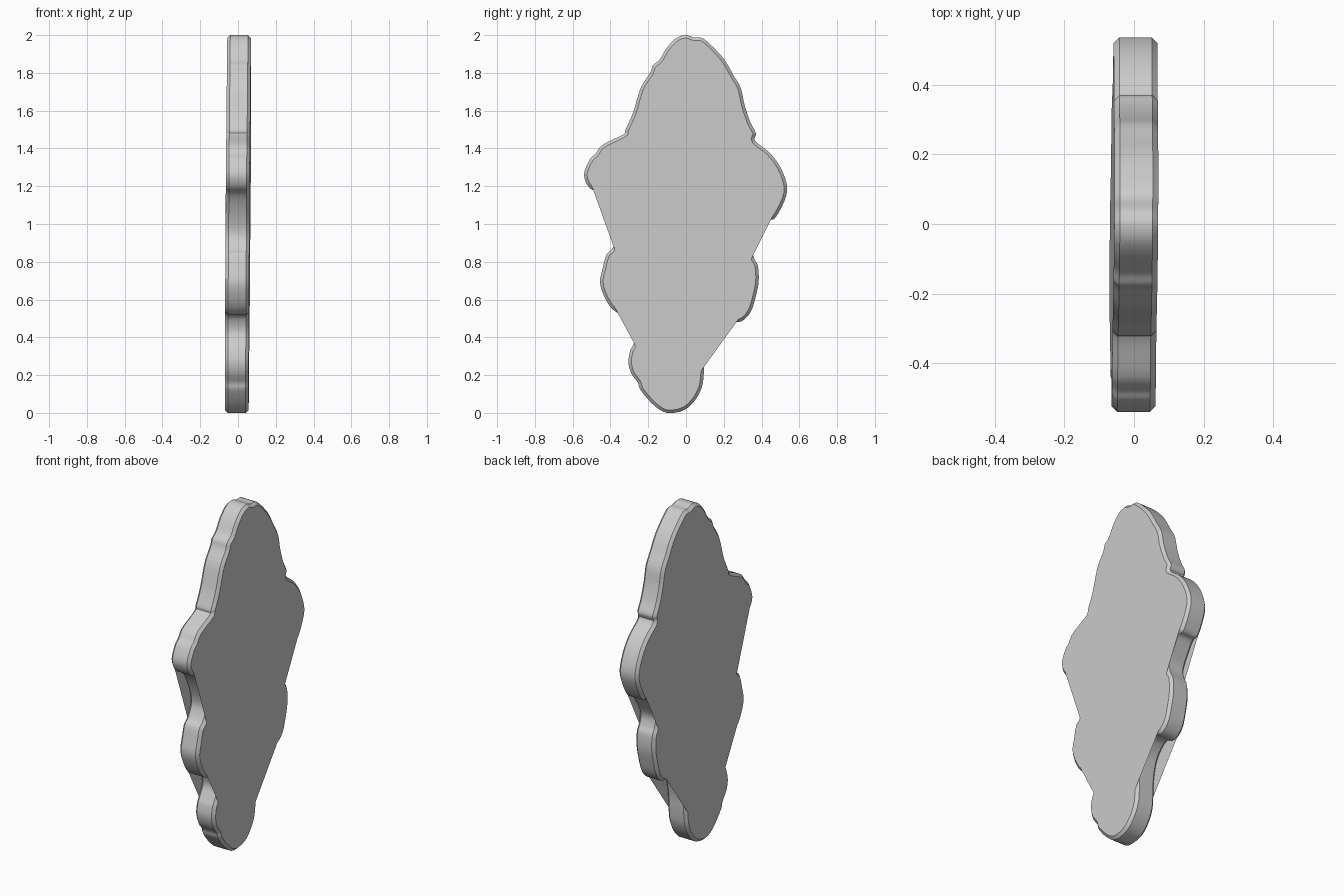
import bpy, bmesh
from mathutils import Vector

if "Cube" in bpy.data.objects:
    bpy.data.objects.remove(bpy.data.objects["Cube"])

HALF, BEVEL, STEPS = 0.063, 0.016, 4

# Outline in (y, z), clockwise from the top: lobes, joined by undercut notches
right_upper = [(0, 2), (.04, 1.988), (.09, 1.982), (.16, 1.92), (.21, 1.86), (.25, 1.79),
               (.29, 1.72), (.31, 1.63), (.34, 1.54), (.37, 1.48), (.365, 1.44),
               (.44, 1.38), (.50, 1.30), (.535, 1.20), (.52, 1.12), (.47, 1.03)]
right_lower = [(.36, .82), (.38, .78), (.385, .70), (.37, .62), (.34, .53), (.28, .48)]
bottom = [(.095, .22), (.085, .14), (.05, .07), (-.01, .015), (-.10, 0), (-.17, .04),
          (-.24, .12), (-.255, .16), (-.29, .21), (-.305, .27), (-.295, .33), (-.28, .36)]
left_lower = [(-.39, .55), (-.43, .61), (-.455, .69), (-.44, .77), (-.42, .84), (-.39, .87)]
left_upper = [(-.51, 1.19), (-.54, 1.26), (-.51, 1.34), (-.48, 1.37), (-.44, 1.42),
              (-.33, 1.475), (-.32, 1.50), (-.28, 1.59), (-.24, 1.72), (-.19, 1.80),
              (-.175, 1.84), (-.14, 1.87), (-.10, 1.935), (-.05, 1.985)]
notches = [[(.43, 1.02), (.39, .96), (.35, .88)],
           [(.20, .50), (.13, .43), (.10, .32)],
           [(-.25, .43), (-.28, .51), (-.34, .52)],
           [(-.36, .95), (-.39, 1.06), (-.45, 1.16)], []]

# Control points flagged True where the flat faces follow the outline
ctrl = []
for lobe, notch in zip([right_upper, right_lower, bottom, left_lower, left_upper], notches):
    ctrl += [(Vector(p), True) for p in lobe] + [(Vector(p), False) for p in notch]

# Smooth closed spline through the control points
n = len(ctrl)
line, on_cap = [], []
for i in range(n):
    a, b, c, d = (ctrl[(i + k) % n][0] for k in (-1, 0, 1, 2))
    for s in range(STEPS):
        t = s / STEPS
        line.append(0.5 * (2 * b + (c - a) * t + (2 * a - 5 * b + 4 * c - d) * t * t
                           + (3 * b - a - 3 * c + d) * t ** 3))
        on_cap.append(ctrl[i][1] and (s == 0 or ctrl[(i + 1) % n][1]))

m = len(line)
inset = []
for i, p in enumerate(line):
    t = (line[(i + 1) % m] - line[i - 1]).normalized()
    inset.append(p - Vector((-t.y, t.x)) * BEVEL)


def place(x, p):
    # The plate leans very slightly
    return (x + 0.0065 * (p.y - 1) + 0.006 * p.x, p.x, p.y)


bm = bmesh.new()
rings = [[bm.verts.new(place(x, p)) for p in pts] for x, pts in
         [(-HALF, inset), (-HALF + BEVEL, line), (HALF - BEVEL, line), (HALF, inset)]]

# Bevelled side wall
for r, q in zip(rings, rings[1:]):
    for i in range(m):
        j = (i + 1) % m
        bm.faces.new((r[i], r[j], q[j], q[i]))

# Flat faces bridging straight across the notches
bm.faces.new([v for v, k in zip(rings[0], on_cap) if k])
bm.faces.new([v for v, k in zip(reversed(rings[3]), reversed(on_cap)) if k])
bm.normal_update()
if [f for f in bm.faces][-1].normal.x < 0:
    bmesh.ops.reverse_faces(bm, faces=bm.faces[:])

mesh = bpy.data.meshes.new("lobed_plate")
bm.to_mesh(mesh)
bm.free()
plate = bpy.data.objects.new("lobed_plate", mesh)
bpy.context.collection.objects.link(plate)
bpy.context.view_layer.objects.active = plate
plate.select_set(True)
bpy.ops.object.shade_smooth_by_angle(angle=0.6)
